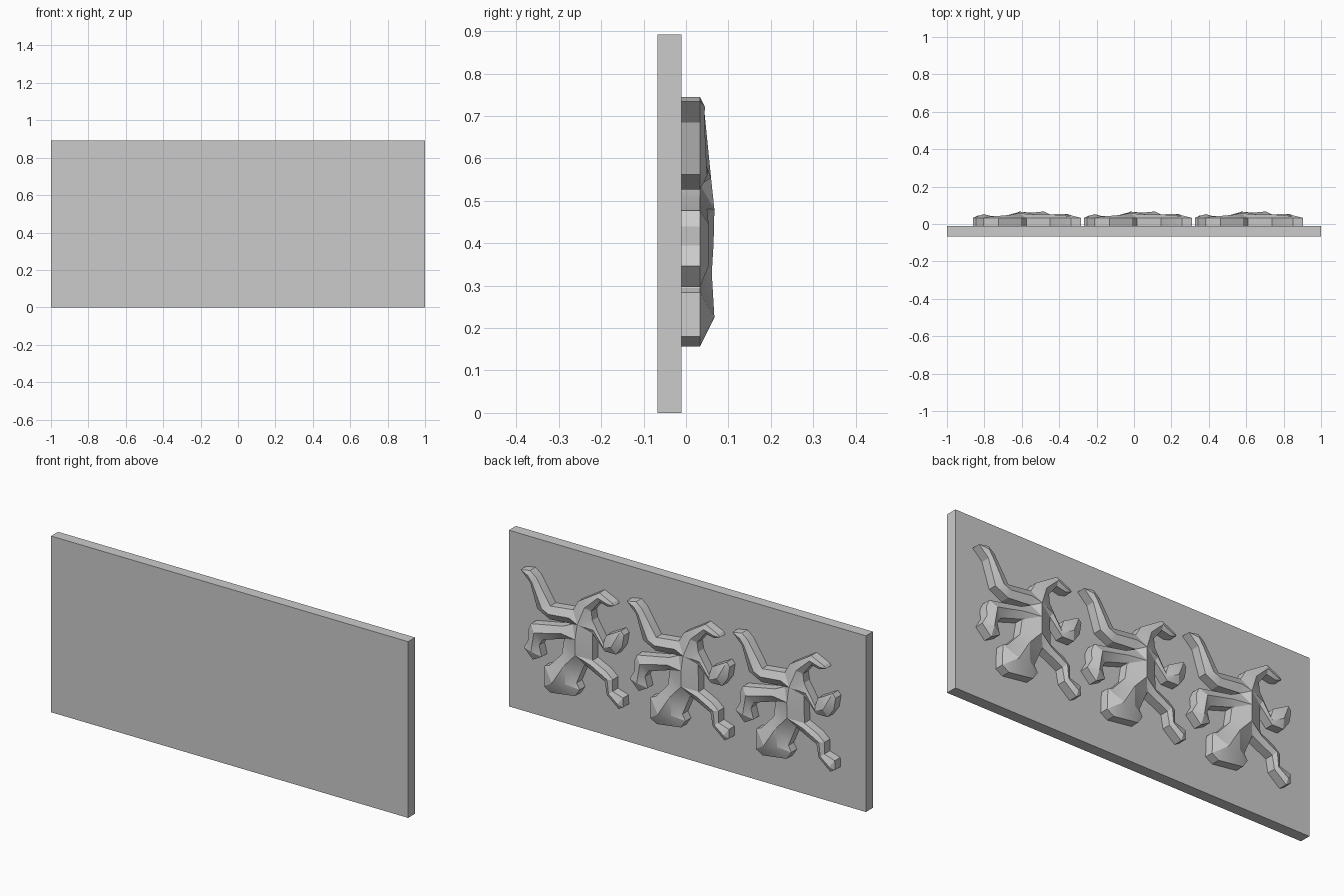
import bpy
import bmesh
from mathutils import Vector
from mathutils.geometry import delaunay_2d_cdt, intersect_point_line

if "Cube" in bpy.data.objects:
    bpy.data.objects.remove(bpy.data.objects["Cube"], do_unlink=True)

WALL_TOP, PEAK, SLOPE = 0.033, 0.067, 0.55
PLATE_FRONT, PLATE_BACK = -0.067, -0.011
SPACING = 0.593

stone = bpy.data.materials.new("plain_grey")
stone.use_nodes = True
stone.diffuse_color = (0.6, 0.6, 0.6, 1)
stone.node_tree.nodes["Principled BSDF"].inputs["Base Color"].default_value = (0.6, 0.6, 0.6, 1)


def make_object(name, mesh, x=0.0):
    obj = bpy.data.objects.new(name, mesh)
    obj.location.x = x
    bpy.context.scene.collection.objects.link(obj)
    return obj


def to_points(pairs):
    """Thousandths to units, centred on the figure's own origin."""
    return [Vector((a / 1000 - SPACING, b / 1000)) for a, b in pairs]


def edge_distance(point, loop):
    """Shortest distance from a point to the closed outline."""
    best = 1.0
    for i, a in enumerate(loop):
        b = loop[(i + 1) % len(loop)]
        hit, t = intersect_point_line(point, a, b)
        near = a.lerp(b, min(max(t, 0.0), 1.0))
        best = min(best, (near - point.to_3d()).length)
    return best


# Outline of the crawling lizard, limb by limb
tail_outer = [(850, 745), (903, 735), (850, 685), (810, 562), (740, 527), (612, 538)]
left_front_limb = [(665, 512), (845, 477), (862, 440), (858, 395), (885, 347), (835, 297),
                   (785, 325), (800, 380), (780, 412), (660, 450)]
head = [(672, 370), (740, 295), (768, 284), (772, 180), (735, 157), (598, 176),
        (572, 215), (590, 245), (545, 350)]
right_front_limb = [(432, 295), (420, 230), (354, 176), (328, 192), (330, 238), (388, 256),
                    (388, 315), (423, 347), (500, 383)]
right_back_limb = [(502, 520), (432, 447), (368, 448), (335, 495), (325, 555), (342, 575),
                   (425, 529), (440, 485), (502, 585)]
left_back_limb = [(508, 630), (462, 688), (415, 678), (380, 690), (390, 702), (462, 735),
                  (582, 660)]
tail_inner = [(610, 610), (737, 595), (816, 718)]

outline = to_points(tail_outer + left_front_limb + head + right_front_limb
                    + right_back_limb + left_back_limb + tail_inner)

# Ridge lines along the middle of the body and each limb
ridges = [to_points(r) for r in (
    [(855, 722), (832, 690), (775, 577), (735, 560), (620, 573), (568, 555)],
    [(568, 555), (535, 645), (465, 711), (410, 692)],
    [(575, 480), (665, 481), (815, 445), (832, 345)],
    [(568, 555), (490, 540), (436, 466), (383, 488), (355, 545)],
    [(575, 400), (500, 360), (412, 312), (404, 243), (352, 205)],
    [(568, 555), (575, 480), (575, 400), (640, 330), (705, 225), (635, 235), (640, 330)],
)]

points, edges = list(outline), []
for i in range(len(outline)):
    edges.append((i, (i + 1) % len(outline)))
for ridge in ridges:
    start = len(points)
    points += ridge
    edges += [(start + i, start + i + 1) for i in range(len(ridge) - 1)]

flat_verts, _, tris, *_ = delaunay_2d_cdt(points, edges, [], 1, 1e-5)

# Raise the faceted roof, then pull the rim straight back to the plate
outline_3d = [p.to_3d() for p in outline]
bm = bmesh.new()
verts = []
for p in flat_verts:
    rise = min(PEAK - WALL_TOP, SLOPE * edge_distance(p, outline_3d))
    verts.append(bm.verts.new((p.x, WALL_TOP + rise, p.y)))
for tri in tris:
    bm.faces.new([verts[i] for i in tri])
rim = [e for e in bm.edges if e.is_boundary]
walls = bmesh.ops.extrude_edge_only(bm, edges=rim)["geom"]
for v in (g for g in walls if isinstance(g, bmesh.types.BMVert)):
    v.co.y = PLATE_BACK - 0.01
bmesh.ops.holes_fill(bm, edges=[e for e in bm.edges if e.is_boundary], sides=0)
bmesh.ops.delete(bm, geom=[v for v in bm.verts if not v.link_faces], context="VERTS")
bmesh.ops.recalc_face_normals(bm, faces=bm.faces)
lizard_mesh = bpy.data.meshes.new("lizard")
bm.to_mesh(lizard_mesh)
bm.free()
lizard_mesh.materials.append(stone)

# Three copies in a row
for i, name in enumerate(("right_lizard", "middle_lizard", "left_lizard")):
    lizard = make_object(name, lizard_mesh, (i - 1) * SPACING)

bpy.ops.object.select_all(action="DESELECT")
lizard.select_set(True)
bpy.context.view_layer.objects.active = lizard
bpy.ops.object.shade_smooth_by_angle(angle=0.35)

# Backing plate
bm = bmesh.new()
bmesh.ops.create_cube(bm, size=1)
for v in bm.verts:
    v.co.x *= 2
    v.co.y = PLATE_BACK if v.co.y > 0 else PLATE_FRONT
    v.co.z = 0.892 if v.co.z > 0 else 0
plate_mesh = bpy.data.meshes.new("plate")
bm.to_mesh(plate_mesh)
bm.free()
plate_mesh.materials.append(stone)
make_object("backing_plate", plate_mesh)
